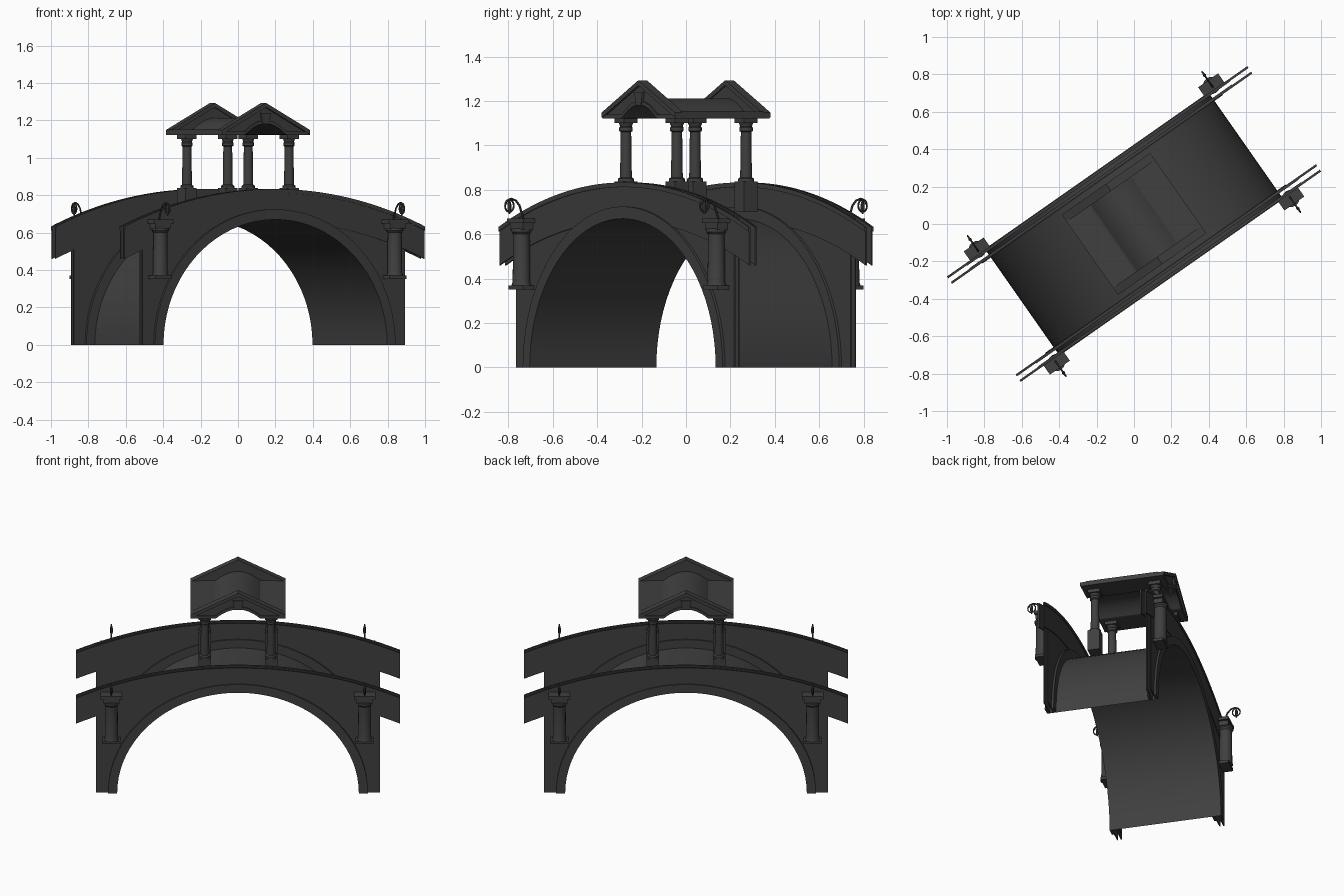
import bpy, bmesh, math
from mathutils import Matrix, Vector

if "Cube" in bpy.data.objects:
    bpy.data.objects.remove(bpy.data.objects["Cube"])

# Local frame: u along the bridge, v across it, turned 35 degrees about z
TURN = Matrix.Rotation(math.radians(35), 4, 'Z')
stone = bpy.data.materials.new("dark_stone")
stone.diffuse_color = (0.05, 0.05, 0.05, 1)
stone.use_nodes = True
stone.node_tree.nodes["Principled BSDF"].inputs["Base Color"].default_value = stone.diffuse_color


def finish(name, bm, smooth=False, normals=True):
    if normals:
        bmesh.ops.recalc_face_normals(bm, faces=bm.faces)
    bm.transform(TURN)
    me = bpy.data.meshes.new(name)
    bm.to_mesh(me)
    bm.free()
    me.materials.append(stone)
    ob = bpy.data.objects.new(name, me)
    bpy.context.collection.objects.link(ob)
    if smooth:
        bpy.ops.object.select_all(action='DESELECT')
        ob.select_set(True)
        bpy.context.view_layer.objects.active = ob
        bpy.ops.object.shade_smooth_by_angle(angle=math.radians(35))
    return ob


def strip(name, low, up, v0, v1):
    """Solid band between two (u, z) curves, from v0 to v1."""
    bm = bmesh.new()
    rows = [[bm.verts.new((u, v, z)) for u, z in c]
            for c, v in ((low, v0), (up, v0), (up, v1), (low, v1))]
    n = len(low)
    for k in range(4):
        a, b = rows[k], rows[(k + 1) % 4]
        for i in range(n - 1):
            bm.faces.new((a[i], a[i + 1], b[i + 1], b[i]))
    for i in (0, n - 1):
        bm.faces.new([r[i] for r in rows])
    bmesh.ops.remove_doubles(bm, verts=bm.verts, dist=1e-5)
    return finish(name, bm)


def box(bm, u, v, z0, z1, w, d):
    m = Matrix.Translation((u, v, (z0 + z1) / 2)) @ Matrix.Diagonal((w, d, z1 - z0, 1))
    bmesh.ops.create_cube(bm, size=1, matrix=m)


def lathe(bm, u, v, profile, n=16):
    rings = [[bm.verts.new((u + r * math.cos(2 * math.pi * i / n),
                            v + r * math.sin(2 * math.pi * i / n), z))
              for i in range(n)] for r, z in profile]
    for a, b in zip(rings, rings[1:]):
        for i in range(n):
            j = (i + 1) % n
            bm.faces.new((a[i], a[j], b[j], b[i]))
    bm.faces.new(rings[0])
    bm.faces.new(rings[-1])


def tube(bm, pts, r, n=6):
    """Round bar along points in a plane of constant u."""
    rings = []
    for i, p in enumerate(pts):
        t = (pts[min(i + 1, len(pts) - 1)] - pts[max(i - 1, 0)]).normalized()
        side = Vector((1, 0, 0))
        up = t.cross(side)
        rings.append([bm.verts.new(p + r * (math.cos(2 * math.pi * k / n) * side
                                            + math.sin(2 * math.pi * k / n) * up))
                      for k in range(n)])
    for a, b in zip(rings, rings[1:]):
        for k in range(n):
            j = (k + 1) % n
            bm.faces.new((a[k], a[j], b[j], b[k]))
    bm.faces.new(rings[0])
    bm.faces.new(rings[-1])


END, PIER, A, B, RA, RB = 0.98, 0.857, 0.73, 0.67, 0.785, 0.725
R = (END ** 2 + 0.2 ** 2) / 0.4


def top(u):
    return 0.83 - R + math.sqrt(R * R - u * u)


def ellipse(u, a, b):
    return b * math.sqrt(max(0, 1 - (u / a) ** 2))


def arch(a, b, n=40):
    return [(-a * math.cos(math.pi * i / n), b * math.sin(math.pi * i / n)) for i in range(n + 1)]


# Barrel vault: one open shell
bm = bmesh.new()
rows = [[bm.verts.new((u, v, z)) for u, z in arch(A, B)] for v in (-0.345, 0.345)]
for i in range(40):
    bm.faces.new((rows[0][i], rows[0][i + 1], rows[1][i + 1], rows[1][i]))
finish("barrel_vault", bm, True, False)

# Facade walls: an outer and an inner skin each side, with parapet, ring and coping
inner = arch(A, B)
low = [(-PIER, 0), (-A - 1e-3, 0)] + inner + [(A + 1e-3, 0), (PIER, 0)]
up = [(u, top(u) - 0.006) for u, z in low]
us = [END * (i / 30 - 1) for i in range(61)]
crown = [(u, top(u)) for u in us]
band_low = [(u, max(top(u) - 0.17, ellipse(u, RA, RB) - 0.005)) for u in us]
trim_low = [(u, top(u) - 0.018) for u in us]
for s, side in ((-1, "front"), (1, "back")):
    for skin, out, o in (("outer", 0.335, 1), ("inner", 0.305, -1)):
        tag = f"{side}_{skin}"
        strip(f"{tag}_wall", low, up, s * out, s * (out - 0.006 * o))
        strip(f"{tag}_parapet", band_low, crown, s * (out + 0.005 * o), s * (out - 0.003 * o))
        strip(f"{tag}_coping", trim_low, [(u, z + 0.003) for u, z in crown],
              s * (out + 0.009 * o), s * (out + 0.002 * o))
        strip(f"{tag}_arch_ring", inner, arch(RA, RB), s * (out + 0.013 * o), s * out)

# Bracket columns at the four corners, with hooked lamps
bm, lamp = bmesh.new(), bmesh.new()
for su in (-1, 1):
    for s in (-1, 1):
        u, v = su * 0.765, s * 0.369
        box(bm, u, v, 0.352, 0.37, 0.11, 0.062)
        lathe(bm, u, v, [(0.045, 0.37), (0.04, 0.385), (0.038, 0.60), (0.046, 0.61), (0.046, 0.625)])
        box(bm, u, v, 0.62, 0.65, 0.10, 0.055)
        box(bm, u, v, 0.65, 0.67, 0.13, 0.066)
        path = [(0.352, 0.65), (0.365, 0.69), (0.38, 0.73), (0.40, 0.752),
                (0.425, 0.76), (0.447, 0.752), (0.455, 0.735)]
        tube(lamp, [Vector((u, s * a, z)) for a, z in path], 0.005)
        loop = [Vector((u, s * (0.435 + 0.024 * math.cos(t * math.pi / 8)),
                        0.728 + 0.028 * math.sin(t * math.pi / 8))) for t in range(17)]
        tube(lamp, loop, 0.004)
        lathe(lamp, u, s * 0.435, [(0.003, 0.69), (0.009, 0.71), (0.009, 0.735), (0.003, 0.757)], 8)
finish("corner_columns", bm, True)
finish("hooked_lamps", lamp, True)

# Pavilion columns on pedestals
bm = bmesh.new()
for u in (-0.2, 0.2):
    for v in (-0.19, 0.19):
        box(bm, u, v, 0.70, 0.838, 0.075, 0.075)
        lathe(bm, u, v, [(0.036, 0.838), (0.036, 0.85), (0.027, 0.856), (0.024, 1.06),
                         (0.031, 1.065), (0.031, 1.08), (0.027, 1.085), (0.034, 1.105)])
        box(bm, u, v, 1.10, 1.125, 0.075, 0.075)
finish("pavilion_columns", bm, True)

# Pavilion ceiling with a raised middle vault
W = 0.288
gu = [W * (i / 24 - 1) for i in range(49)]
soffit = [(u, 1.122 + 0.06 * max(0, 1 - (u / 0.135) ** 2)) for u in gu]
strip("pavilion_ceiling", soffit, [(u, z + 0.03) for u, z in soffit], -0.225, 0.225)

# Gabled pediments, each with a raking cornice, eave band and keystone
gable = [(u, 1.29 - 0.145 * abs(u) / W) for u in gu]
key_low, key_up = [(-0.02, 1.18), (0.02, 1.18)], [(-0.032, 1.24), (0.032, 1.24)]
for s, side in ((-1, "front"), (1, "back")):
    strip(f"{side}_pediment", soffit, gable, s * 0.222, s * 0.25)
    strip(f"{side}_raking_cornice", [(u, z - 0.02) for u, z in gable],
          [(u, z + 0.003) for u, z in gable], s * 0.215, s * 0.262)
    strip(f"{side}_arch_moulding", soffit, [(u, z + 0.018) for u, z in soffit], s * 0.24, s * 0.258)
    strip(f"{side}_keystone", key_low, key_up, s * 0.24, s * 0.262)
